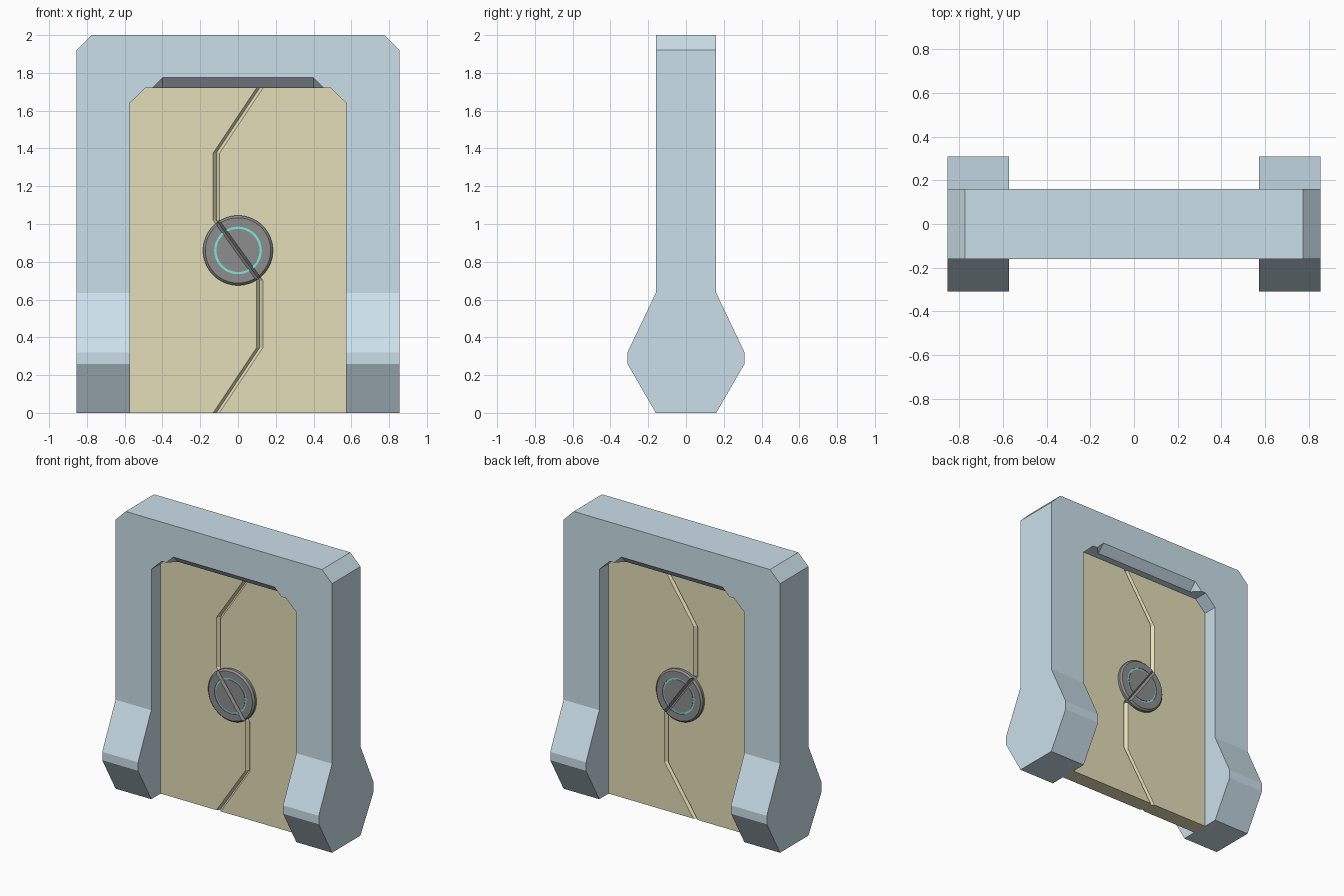
import bpy, bmesh
from math import cos, sin, pi
from mathutils import Vector

if "Cube" in bpy.data.objects:
    bpy.data.objects.remove(bpy.data.objects["Cube"])


def material(name, rgb):
    m = bpy.data.materials.new(name)
    m.diffuse_color = (*rgb, 1)
    m.use_nodes = True
    m.node_tree.nodes["Principled BSDF"].inputs["Base Color"].default_value = m.diffuse_color
    return m


def finish(bm, name, *mats):
    bmesh.ops.recalc_face_normals(bm, faces=bm.faces)
    me = bpy.data.meshes.new(name)
    bm.to_mesh(me)
    bm.free()
    for m in mats:
        me.materials.append(m)
    ob = bpy.data.objects.new(name, me)
    bpy.context.collection.objects.link(ob)
    return ob


def loft(bm, loops):
    """Skin a stack of equal-length loops and cap both ends."""
    rings = [[bm.verts.new(p) for p in loop] for loop in loops]
    n = len(rings[0])
    for a, b in zip(rings, rings[1:]):
        for i in range(n):
            j = (i + 1) % n
            bm.faces.new((a[i], a[j], b[j], b[i]))
    bm.faces.new(rings[0])
    bm.faces.new(rings[-1])


def hull(points, name):
    bm = bmesh.new()
    vs = [bm.verts.new(p) for p in points]
    bmesh.ops.convex_hull(bm, input=vs)
    return finish(bm, name)


def carve(ob, cutters):
    """Subtract the cutters, bake the result, drop the cutters."""
    for c in cutters:
        c.hide_render = True
        mod = ob.modifiers.new("cut", 'BOOLEAN')
        mod.operation, mod.solver, mod.object = 'DIFFERENCE', 'EXACT', c
    dg = bpy.context.evaluated_depsgraph_get()
    me = bpy.data.meshes.new_from_object(ob.evaluated_get(dg))
    ob.modifiers.clear()
    ob.data = me
    for c in cutters:
        bpy.data.objects.remove(c)


blue = material("frame_blue", (0.60, 0.74, 0.82))
sand = material("panel_sand", (0.78, 0.73, 0.48))
dark = material("lock_dark", (0.27, 0.27, 0.27))
teal = material("lock_teal", (0.20, 0.80, 0.74))

X, XI, Y = 0.855, 0.573, 0.16      # outer and inner half widths, frame half depth
DY, W, V = 0.055, 0.017, 0.02      # door half depth, seam half width, seam depth
ZC = 0.86                          # lock height

# Door frame: flared legs and a chamfered lintel welded together
bm = bmesh.new()
half = [(Y, 0), (0.31, 0.26), (0.31, 0.32), (Y, 0.635), (Y, 1.64)]
leg = half + [(-y, z) for y, z in reversed(half)]
for s in (-1, 1):
    loft(bm, [[(s * x, y, z) for y, z in leg] for x in (XI, X)])
arch = [(XI, 1.64), (X, 1.64), (X, 1.92), (0.775, 2)]
arch += [(-x, z) for x, z in reversed(arch)] + [(-0.49, 1.72), (0.49, 1.72)]
loft(bm, [[(x, y, z) for x, z in arch] for y in (-Y, Y)])
bmesh.ops.remove_doubles(bm, verts=bm.verts, dist=1e-4)
inner = [f for f in bm.faces if all(abs(v.co.z - 1.64) < 1e-4 for v in f.verts)]
bmesh.ops.delete(bm, geom=inner, context='FACES_ONLY')
loose = [e for e in bm.edges if not e.link_faces]
bmesh.ops.delete(bm, geom=loose, context='EDGES')
bmesh.ops.recalc_face_normals(bm, faces=bm.faces)
bmesh.ops.dissolve_limit(bm, angle_limit=0.01, verts=bm.verts, edges=bm.edges)
frame = finish(bm, "door_frame", blue)

# Sloped notch under the lintel, front and back
notches = []
for s in (-1, 1):
    pts = []
    for x in (-1, 1):
        pts += [(x * 0.40, s * (Y + 0.02), 1.795), (x * 0.40, s * (Y - 0.075), 1.70),
                (x * 0.495, s * (Y + 0.02), 1.70)]
    notches.append(hull(pts, "notch_cutter"))
carve(frame, notches)

# Door halves meeting at a V-grooved zigzag seam
seam = [(-0.115, 0), (0.115, 0.345), (0.115, 0.70), (-0.115, 1.02), (-0.115, 1.375), (0.115, 1.72)]
for s, name in ((-1, "door_left"), (1, "door_right")):
    edge = [(s * 0.49, 1.72), (s * XI, 1.64), (s * XI, 0)]
    loops = []
    for y, off in ((-DY, W), (V - DY, 0), (DY - V, 0), (DY, W)):
        loops.append([(x + s * off, y, z) for x, z in seam] + [(x, y, z) for x, z in edge])
    bm = bmesh.new()
    loft(bm, loops)
    finish(bm, name, sand)

# Round lock through the door, with a recessed teal ring on each face
LY, N = 0.085, 64
prof = [(0.114, -LY), (0.114, 0.004 - LY), (0.126, 0.004 - LY), (0.126, -LY), (0.173, -LY), (0.185, 0.012 - LY)]
prof += [(r, -y) for r, y in reversed(prof)]
bm = bmesh.new()
loft(bm, [[(r * cos(2 * pi * i / N), y, ZC + r * sin(2 * pi * i / N)) for i in range(N)] for r, y in prof])
for f in bm.faces:
    if all(abs(abs(v.co.y) - (LY - 0.004)) < 1e-4 for v in f.verts):
        f.material_index = 1
lock = finish(bm, "lock_disc", dark, teal)

# Diagonal V slot across both lock faces
along = Vector((0.23, 0, -0.32)).normalized()
across = Vector((-along.z, 0, along.x))
slots = []
for s in (-1, 1):
    pts = []
    for t in (-0.25, 0.25):
        for w, y in ((-0.028, LY + V), (0.028, LY + V), (0, LY - V)):
            pts.append(Vector((0, s * y, ZC)) + along * t + across * w)
    slots.append(hull(pts, "slot_cutter"))
carve(lock, slots)
